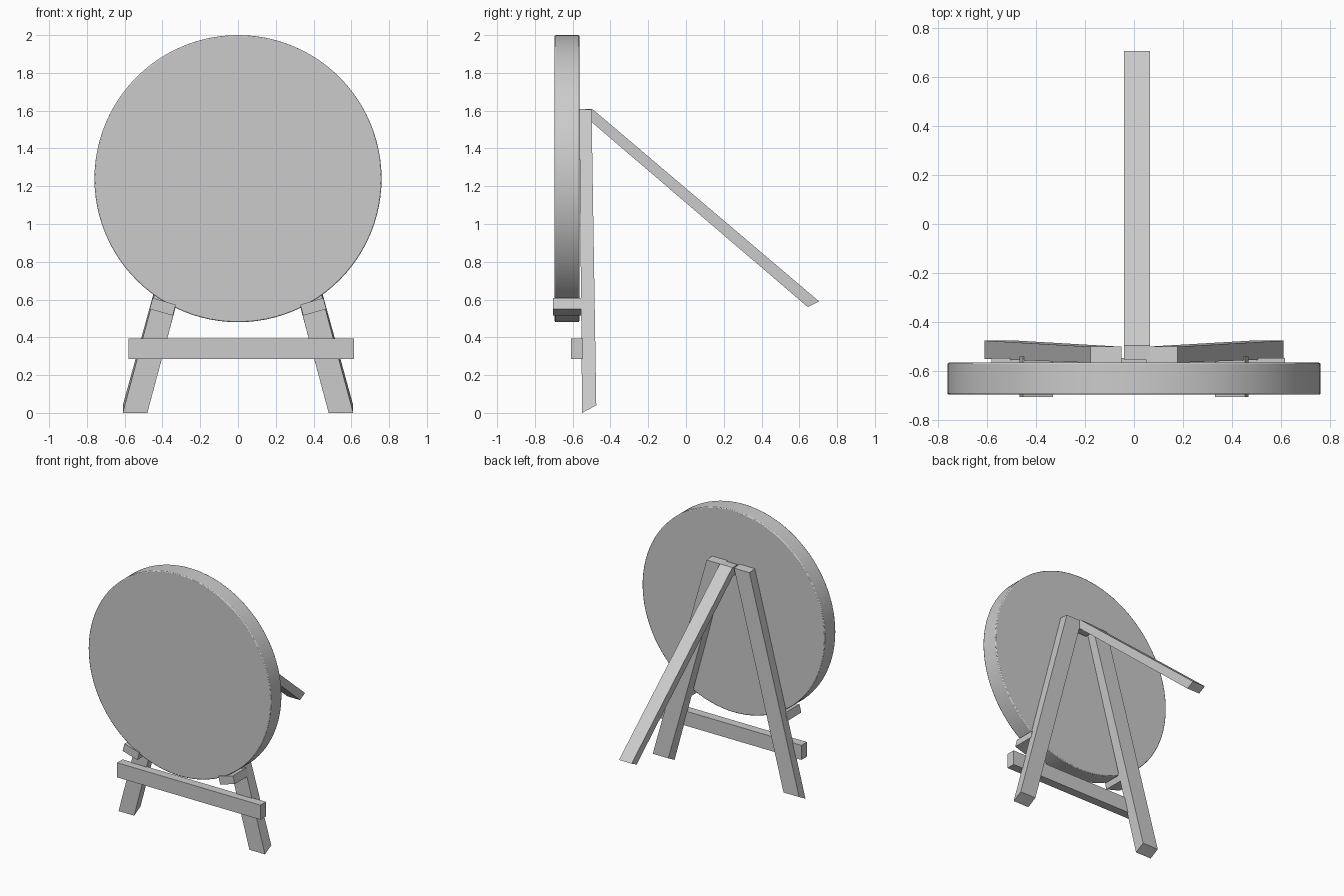
import bpy, bmesh
from math import radians

cube = bpy.data.objects.get("Cube")
if cube:
    bpy.data.objects.remove(cube, do_unlink=True)

grey = bpy.data.materials.new("plain grey")
grey.use_nodes = True
colour = (0.6, 0.6, 0.6, 1)
grey.diffuse_color = colour
grey.node_tree.nodes["Principled BSDF"].inputs["Base Color"].default_value = colour


def loft(name, start, end):
    """Solid between two matching outlines."""
    bm = bmesh.new()
    a = [bm.verts.new(p) for p in start]
    b = [bm.verts.new(p) for p in end]
    bm.faces.new(a)
    bm.faces.new(b[::-1])
    for i in range(len(a)):
        j = (i + 1) % len(a)
        bm.faces.new((a[j], a[i], b[i], b[j]))
    bmesh.ops.recalc_face_normals(bm, faces=bm.faces)
    mesh = bpy.data.meshes.new(name)
    bm.to_mesh(mesh)
    bm.free()
    mesh.materials.append(grey)
    obj = bpy.data.objects.new(name, mesh)
    bpy.context.collection.objects.link(obj)
    return obj


# Round board with a softened rim
bpy.ops.mesh.primitive_cylinder_add(vertices=96, radius=0.76, depth=0.13,
                                    location=(0, -0.63, 1.24),
                                    rotation=(radians(90), 0, 0))
board = bpy.context.object
board.name = "round_board"
board.data.materials.append(grey)
bevel = board.modifiers.new("soft rim", 'BEVEL')
bevel.width = 0.006
bevel.segments = 2
bevel.limit_method = 'ANGLE'
bpy.ops.object.shade_smooth_by_angle(angle=radians(30))

# Splayed front legs and the pegs that hold the board
for side, s in (("left", 1), ("right", -1)):
    foot = [(s * 0.48, -0.55, 0), (s * 0.61, -0.55, 0),
            (s * 0.61, -0.475, 0.04), (s * 0.48, -0.475, 0.04)]
    top = [(s * 0.05, -0.565, 1.61), (s * 0.178, -0.565, 1.61),
           (s * 0.178, -0.5, 1.605), (s * 0.05, -0.5, 1.605)]
    loft(side + "_front_leg", foot, top)
    outline = [(0.33, 0.573), (0.452, 0.609), (0.467, 0.55), (0.345, 0.515)]
    loft(side + "_peg", [(s * x, -0.705, z) for x, z in outline],
         [(s * x, -0.54, z) for x, z in outline])

# Crossbar
bar = [(-0.61, 0.285), (-0.545, 0.285), (-0.545, 0.395), (-0.61, 0.395)]
loft("crossbar", [(-0.58, y, z) for y, z in bar], [(0.615, y, z) for y, z in bar])

# Rear strut with its flat top block
strut = [(-0.555, 1.608), (-0.495, 1.608), (0.705, 0.59), (0.645, 0.56),
         (-0.5, 1.54), (-0.555, 1.54)]
loft("rear_strut", [(-0.04, y, z) for y, z in strut], [(0.065, y, z) for y, z in strut])
